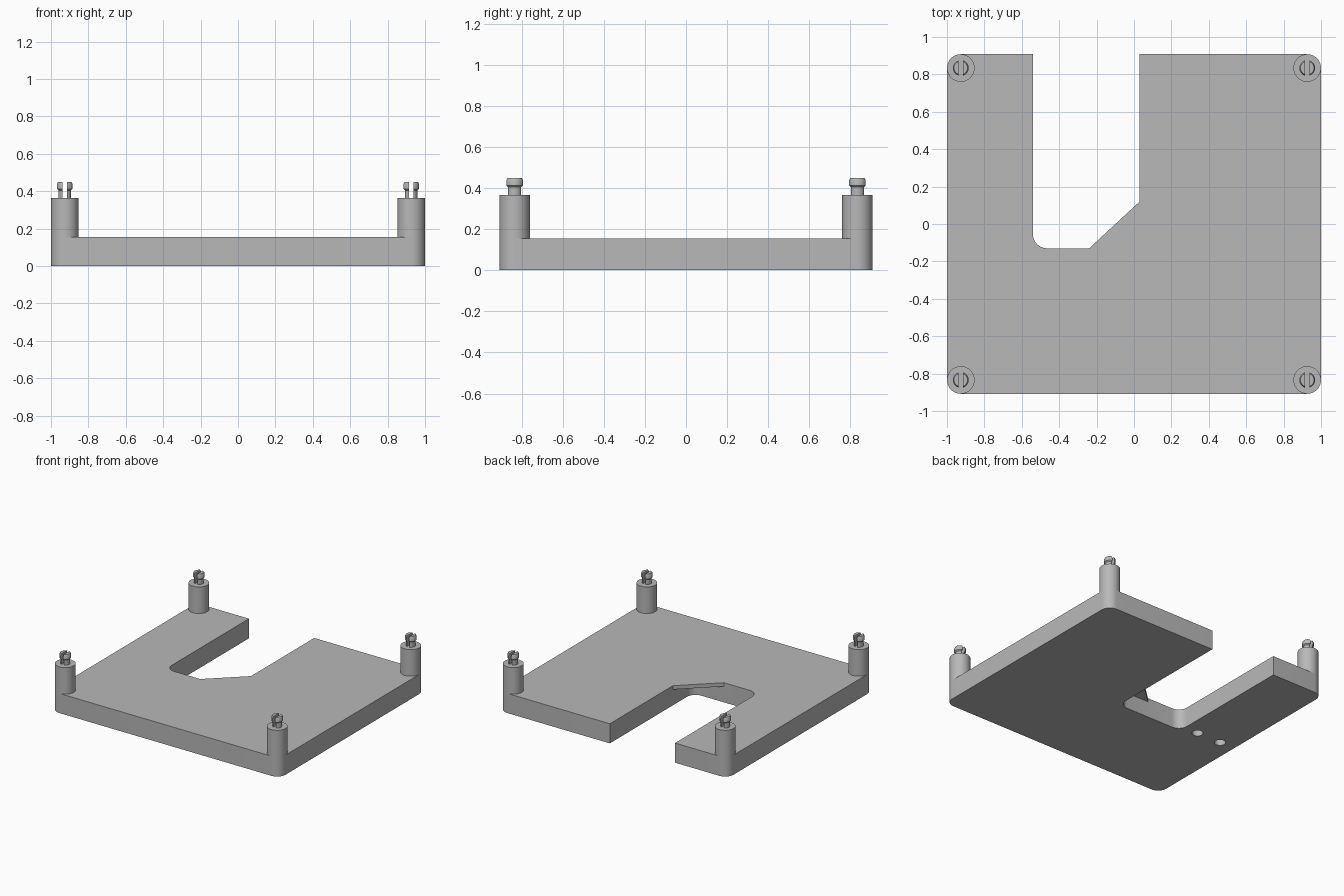
import bpy, bmesh, math

cube = bpy.data.objects.get("Cube")
if cube:
    bpy.data.objects.remove(cube, do_unlink=True)

grey = bpy.data.materials.new("plain grey")
grey.use_nodes = True
colour = (0.48, 0.48, 0.48, 1)
grey.diffuse_color = colour
grey.node_tree.nodes["Principled BSDF"].inputs["Base Color"].default_value = colour

POST_X, POST_Y, POST_R = 0.926, 0.834, 0.074
PLATE_TOP, POST_TOP = 0.155, 0.365


def loft(name, rings):
    """Skin a stack of counter-clockwise rings, listed from low to high."""
    bm = bmesh.new()
    loops = [[bm.verts.new(p) for p in ring] for ring in rings]
    n = len(loops[0])
    for low, high in zip(loops, loops[1:]):
        for i in range(n):
            j = (i + 1) % n
            bm.faces.new((low[i], low[j], high[j], high[i]))
    bm.faces.new(loops[0][::-1])
    bm.faces.new(loops[-1])
    bmesh.ops.recalc_face_normals(bm, faces=bm.faces)
    mesh = bpy.data.meshes.new(name)
    bm.to_mesh(mesh)
    bm.free()
    mesh.materials.append(grey)
    obj = bpy.data.objects.new(name, mesh)
    bpy.context.collection.objects.link(obj)
    return obj


def prism(name, outline, z0, z1):
    return loft(name, [[(x, y, z) for x, y in outline] for z in (z0, z1)])


def arc(cx, cy, r, start, end, steps=10):
    angles = [math.radians(start + (end - start) * i / steps) for i in range(steps + 1)]
    return [(cx + r * math.cos(a), cy + r * math.sin(a)) for a in angles]


def circle(cx, cy, r, steps=32):
    return arc(cx, cy, r, 0, 360, steps)[:-1]


def select_only(obj):
    bpy.ops.object.select_all(action='DESELECT')
    obj.select_set(True)
    bpy.context.view_layer.objects.active = obj


def smooth(obj):
    select_only(obj)
    bpy.ops.object.shade_smooth_by_angle(angle=math.radians(30))


def combine(target, tool, operation):
    mod = target.modifiers.new(operation, 'BOOLEAN')
    mod.operation, mod.solver, mod.object = operation, 'EXACT', tool
    select_only(target)
    bpy.ops.object.modifier_apply(modifier=mod.name)
    bpy.data.objects.remove(tool, do_unlink=True)


# Base plate with rounded corners and a deep slot open to the back
back = POST_Y + POST_R
slot_left, slot_right, slot_end, fillet = -0.54, 0.03, -0.13, 0.075
outline = (arc(-POST_X, -POST_Y, POST_R, 180, 270)
           + arc(POST_X, -POST_Y, POST_R, 270, 360)
           + arc(POST_X, POST_Y, POST_R, 0, 90)
           + [(slot_right, back)]
           + arc(slot_right - fillet, slot_end + fillet, fillet, 0, -90)
           + arc(slot_left + fillet, slot_end + fillet, fillet, 270, 180)
           + [(slot_left, back)]
           + arc(-POST_X, POST_Y, POST_R, 90, 180))
plate = prism("base_plate", outline, 0, PLATE_TOP)

# Thin triangular web across the slot corner
web = prism("corner_web", [(-0.272, -0.16), (0.057, -0.16), (0.057, 0.145)], 0.125, PLATE_TOP)
combine(plate, web, 'UNION')

# Two blind holes in the underside
for x in (-0.87, -0.66):
    combine(plate, prism("hole_cutter", circle(x, -0.08, 0.04), -0.05, 0.1), 'DIFFERENCE')

bm = bmesh.new()
bm.from_mesh(plate.data)
bmesh.ops.dissolve_limit(bm, angle_limit=math.radians(1), verts=bm.verts, edges=bm.edges)
bm.to_mesh(plate.data)
bm.free()
smooth(plate)

# Corner posts, each topped by a split snap pin
pin_profile = [(0.034, POST_TOP - 0.005), (0.034, 0.405), (0.042, 0.413),
               (0.042, 0.438), (0.036, 0.45)]
GAP = 0.011


def half_ring(cx, cy, r, z, turn):
    half = 90 - math.degrees(math.asin(GAP / r))
    return [(x, y, z) for x, y in arc(cx, cy, r, turn - half, turn + half, 18)]


for sx, side in ((1, "left"), (-1, "right")):
    for sy, end in ((-1, "front"), (1, "back")):
        cx, cy = sx * POST_X, sy * POST_Y
        corner = end + "_" + side
        smooth(prism(corner + "_post", circle(cx, cy, POST_R, 40), PLATE_TOP - 0.01, POST_TOP))
        for turn, half_name in ((0, "outer"), (180, "inner")):
            rings = [half_ring(cx, cy, r, z, turn) for r, z in pin_profile]
            smooth(loft(corner + "_pin_half_" + half_name, rings))
